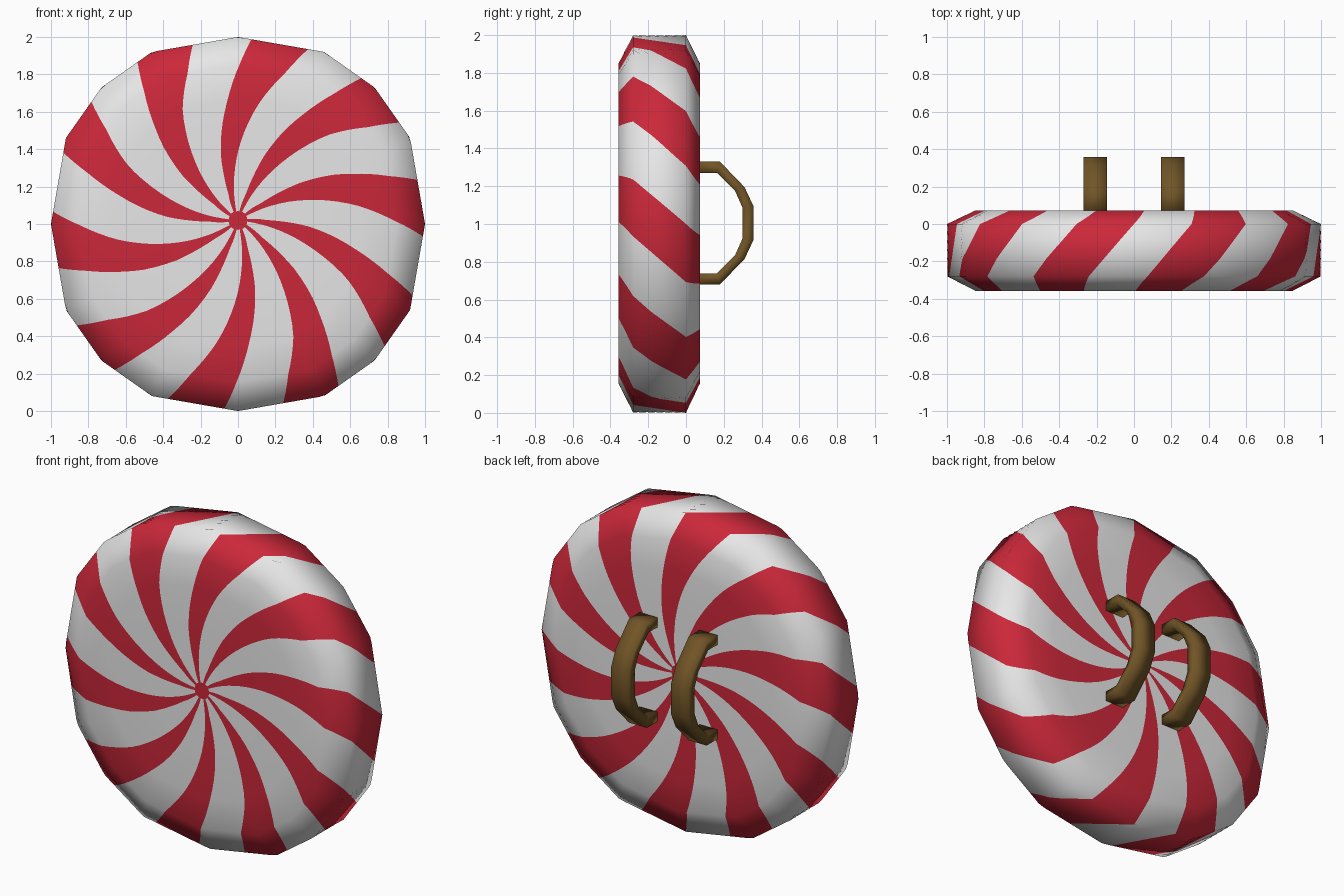
import bpy, bmesh, math
from mathutils import Vector

if "Cube" in bpy.data.objects:
    bpy.data.objects.remove(bpy.data.objects["Cube"])


def material(name, rgb):
    m = bpy.data.materials.new(name)
    m.diffuse_color = (*rgb, 1)
    m.use_nodes = True
    m.node_tree.nodes["Principled BSDF"].inputs["Base Color"].default_value = m.diffuse_color
    return m


WHITE = material("white", (0.8, 0.8, 0.8))
RED = material("red", (0.60, 0.021, 0.042))
BROWN = material("brown", (0.165, 0.09, 0.02))


def make_object(name, verts, faces, mats):
    me = bpy.data.meshes.new(name)
    me.from_pydata(verts, [], faces)
    for m in mats:
        me.materials.append(m)
    bm = bmesh.new()
    bm.from_mesh(me)
    bmesh.ops.recalc_face_normals(bm, faces=bm.faces)
    bm.to_mesh(me)
    bm.free()
    me.shade_smooth()
    ob = bpy.data.objects.new(name, me)
    bpy.context.collection.objects.link(ob)
    return ob


# 16-sided outline, one quarter, as radius by angle
QUARTER = [(0, 1), (0.46, 0.92), (0.73, 0.73), (0.92, 0.46), (1, 0)]


def outline_radius(a):
    a %= math.pi / 2
    dx, dz = math.sin(a), math.cos(a)
    for (x0, z0), (x1, z1) in zip(QUARTER, QUARTER[1:]):
        if a <= math.atan2(x1, z1) + 1e-6:
            ex, ez = x1 - x0, z1 - z0
            return (x0 * ez - z0 * ex) / (dx * ez - dz * ex)
    return 1.0


# Profile from front centre over the rim to back centre:
# scale, y, stripe angle, red share, normal tilt, steps to next
PROFILE = [
    (0.05, -0.357, -19, 0.45, -90, 4),
    (0.15, -0.357, -14, 0.32, -90, 5),
    (0.38, -0.357, -7, 0.40, -90, 5),
    (0.66, -0.357, 2.5, 0.42, -88, 4),
    (0.85, -0.357, 9, 0.47, -76, 4),
    (1.00, -0.28, 13, 0.49, -33, 6),
    (1.00, 0.00, 27, 0.50, 33, 4),
    (0.85, 0.073, 31, 0.49, 76, 4),
    (0.66, 0.073, 37, 0.46, 88, 5),
    (0.38, 0.073, 46, 0.42, 90, 5),
    (0.15, 0.073, 53, 0.34, 90, 4),
    (0.05, 0.073, 57, 0.34, 90, 1),
]
STRIPES, SUB = 10, 8
COLS = STRIPES * 2 * SUB

rings = []
for p, q in zip(PROFILE, PROFILE[1:]):
    for i in range(p[5]):
        t = i / p[5]
        rings.append([a + (b - a) * t for a, b in zip(p[:5], q[:5])])
rings.append(PROFILE[-1][:5])

verts, normals, faces = [], [], []
pitch = 360 / STRIPES
for k, y, twist, share, tilt in rings:
    for c in range(COLS):
        s, j = divmod(c, 2 * SUB)
        if j < SUB:      # red half of the pitch
            u = share * (j / SUB - 0.5)
        else:            # white half
            u = share / 2 + (1 - share) * (j - SUB) / SUB
        a = math.radians(twist + pitch * (s + u))
        r = k * outline_radius(a)
        verts.append((r * math.sin(a), y, 1 + r * math.cos(a) + 0.02 * (1 - k)))
        f = math.radians(tilt)
        normals.append(Vector((math.cos(f) * math.sin(a), math.sin(f),
                               math.cos(f) * math.cos(a))))
for i in range(len(rings) - 1):
    for c in range(COLS):
        d = (c + 1) % COLS
        faces.append((i * COLS + c, i * COLS + d,
                      (i + 1) * COLS + d, (i + 1) * COLS + c))
quads = len(faces)
# Red hubs at both centres
for base, y, n in ((0, -0.357, -1), ((len(rings) - 1) * COLS, 0.073, 1)):
    verts.append((0, y, 1.02))
    normals.append(Vector((0, n, 0)))
    for c in range(COLS):
        faces.append((base + c, base + (c + 1) % COLS, len(verts) - 1))

disc = make_object("striped_disc", verts, faces, [WHITE, RED])
for p in disc.data.polygons:
    if p.index >= quads or p.index % (2 * SUB) < SUB:
        p.material_index = 1
disc.data.normals_split_custom_set_from_vertices(normals)

# Two arched handles on the back: outer and inner (y, height from middle)
OUTER = [(0.05, 0.325), (0.18, 0.325), (0.31, 0.19), (0.357, 0.09)]
INNER = [(0.05, 0.266), (0.165, 0.266), (0.26, 0.17), (0.30, 0.08)]


def arch(points):
    return points + [(y, -h) for y, h in reversed(points)]


for side, name in ((-1, "left_handle"), (1, "right_handle")):
    verts, faces = [], []
    x0, x1 = side * 0.207 - 0.062, side * 0.207 + 0.062
    for (yo, ho), (yi, hi) in zip(arch(OUTER), arch(INNER)):
        zo, zi = 1.005 + ho, 1.005 + hi
        verts += [(x0, yo, zo), (x1, yo, zo), (x1, yi, zi), (x0, yi, zi)]
    n = len(verts) // 4
    for i in range(n - 1):
        for j in range(4):
            m = (j + 1) % 4
            faces.append((4 * i + j, 4 * i + m, 4 * i + 4 + m, 4 * i + 4 + j))
    faces += [(0, 1, 2, 3), tuple(range(4 * n - 4, 4 * n))]
    make_object(name, verts, faces, [BROWN])
